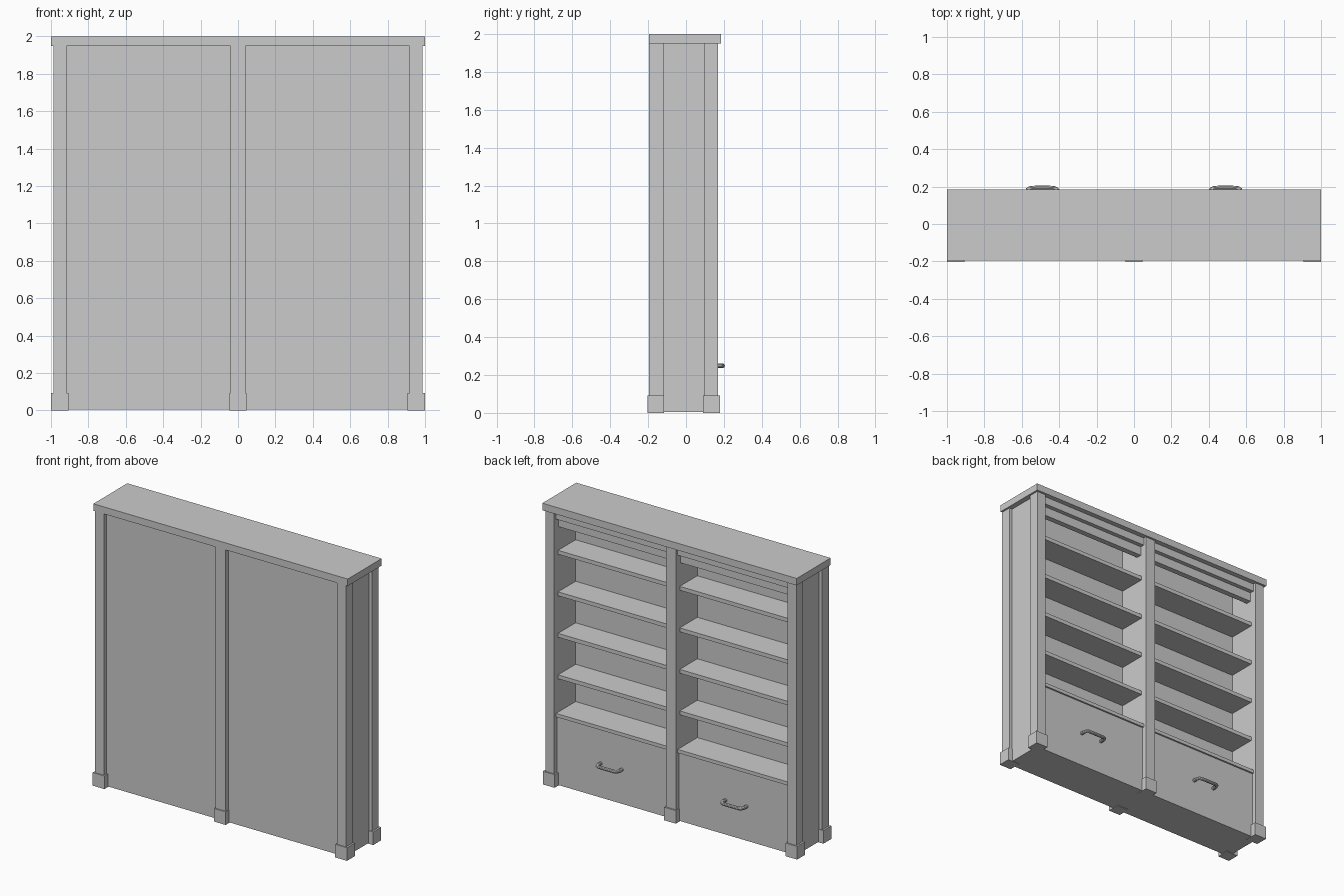
import bpy, bmesh
from mathutils import Vector

if "Cube" in bpy.data.objects:
    bpy.data.objects.remove(bpy.data.objects["Cube"])


def box(name, x, y, z):
    """Axis-aligned box from (min, max) ranges."""
    bm = bmesh.new()
    bmesh.ops.create_cube(bm, size=1)
    for v in bm.verts:
        v.co = Vector([r[0] + (c + 0.5) * (r[1] - r[0]) for c, r in zip(v.co, (x, y, z))])
    me = bpy.data.meshes.new(name)
    bm.to_mesh(me)
    bm.free()
    ob = bpy.data.objects.new(name, me)
    bpy.context.collection.objects.link(ob)
    return ob


def handle(name, cx, z):
    """Bowed tubular pull lying in a horizontal plane."""
    cu = bpy.data.curves.new(name, 'CURVE')
    cu.dimensions = '3D'
    cu.bevel_depth = 0.012
    cu.bevel_resolution = 3
    cu.use_fill_caps = True
    half = [(0.083, 0.135), (0.083, 0.168), (0.077, 0.184), (0.062, 0.192), (0.03, 0.193)]
    pts = [(-x, y) for x, y in half] + [(x, y) for x, y in reversed(half)]
    sp = cu.splines.new('POLY')
    sp.points.add(len(pts) - 1)
    for p, (x, y) in zip(sp.points, pts):
        p.co = (cx + x, y, z, 1)
    ob = bpy.data.objects.new(name, cu)
    bpy.context.collection.objects.link(ob)
    bpy.ops.object.select_all(action='DESELECT')
    ob.select_set(True)
    bpy.context.view_layer.objects.active = ob
    bpy.ops.object.convert(target='MESH')
    bpy.ops.object.shade_smooth_by_angle()


def mirrored(a, b, s):
    return (a, b) if s > 0 else (-b, -a)


TOP = 1.95

# Top slab, back panel and middle divider
box("top_slab", (-1, 1), (-0.196, 0.185), (TOP, 2))
box("back_panel", (-0.94, 0.94), (-0.165, -0.07), (0.004, TOP))
box("divider", (-0.04, 0.04), (-0.12, 0.12), (0.004, TOP))

# Posts with square feet, front and back
for side, py, fy in (("front", (-0.196, -0.12), (-0.204, -0.115)),
                     ("rear", (0.095, 0.17), (0.09, 0.18))):
    box(f"{side}_middle_post", (-0.04, 0.04), py, (0.01, TOP))
    box(f"{side}_middle_foot", (-0.046, 0.046), fy, (0, 0.093))
    for s in (-1, 1):
        box(f"{side}_corner_post", mirrored(0.917, 0.987, s), py, (0.01, TOP))
        box(f"{side}_corner_foot", mirrored(0.907, 1.0, s), fy, (0, 0.093))

# Two mirrored bays
for s in (-1, 1):
    bay = mirrored(0.04, 0.917, s)
    box("side_panel", mirrored(0.917, 0.962, s), (-0.16, 0.13), (0.004, TOP))
    box("upper_rail", bay, (0.09, 0.15), (1.895, TOP))
    box("lower_rail", bay, (0.08, 0.12), (1.83, 1.895))
    # Shelves
    for i in range(4):
        z = 0.78 + i * 0.295
        box("shelf", bay, (-0.07, 0.127), (z - 0.028, z))
    box("drawer_top", bay, (-0.07, 0.15), (0.49, 0.515))
    # Drawer and its pull
    box("drawer", bay, (-0.07, 0.138), (0.004, 0.49))
    handle("drawer_handle", s * 0.49, 0.248)
